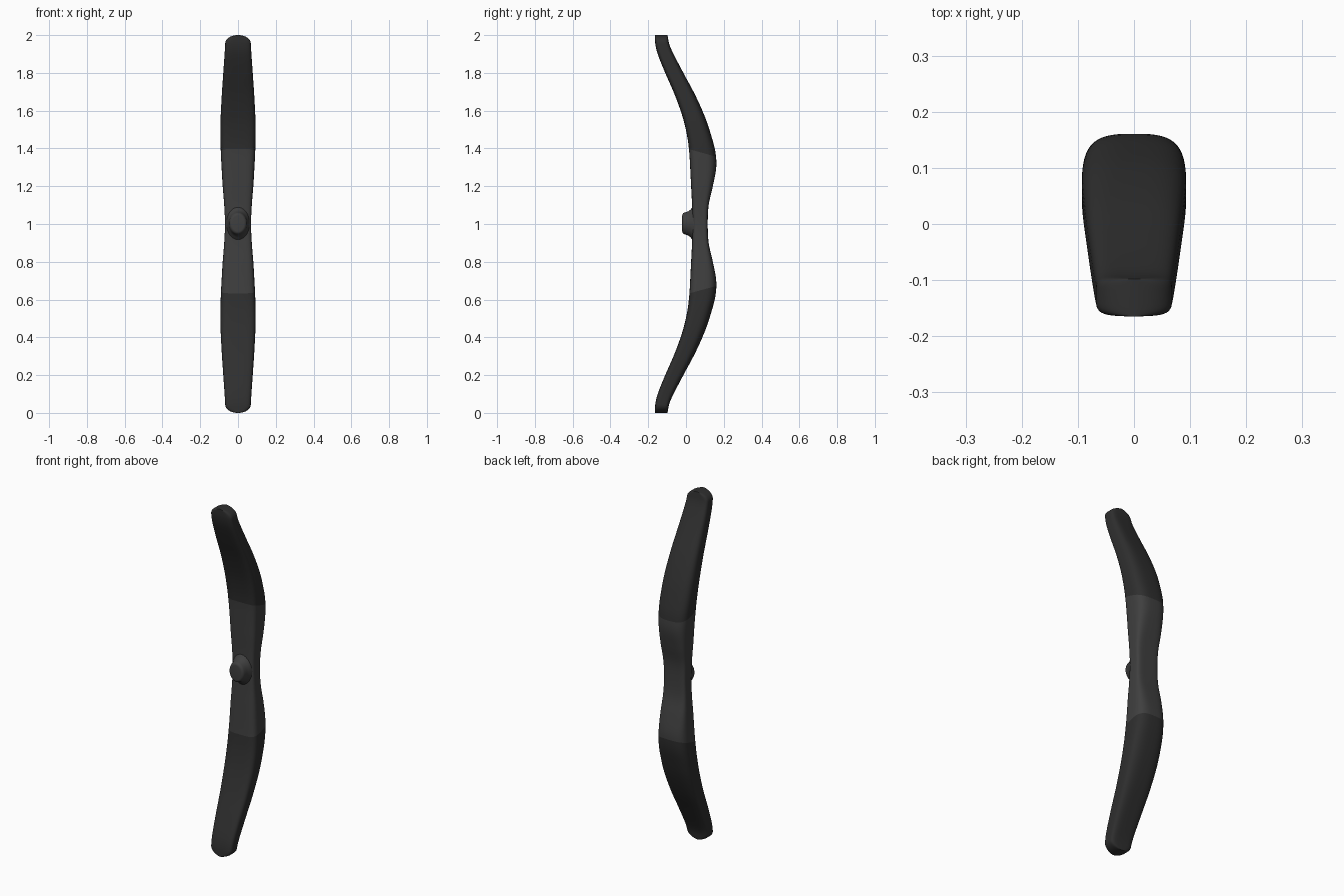
import bpy, bmesh, math

if "Cube" in bpy.data.objects:
    bpy.data.objects.remove(bpy.data.objects["Cube"])

# Half profile, mirrored about z = 1:
# distance from middle, front y, back y, half width, back squareness, tilt of section
PROFILE = [
    (0.00, 0.034, 0.115, 0.069, 5.5, 0.00),
    (0.10, 0.032, 0.120, 0.073, 5.0, 0.01),
    (0.20, 0.027, 0.142, 0.081, 4.0, 0.02),
    (0.30, 0.022, 0.160, 0.087, 3.2, 0.03),
    (0.38, 0.017, 0.156, 0.091, 3.0, 0.04),
    (0.46, 0.007, 0.136, 0.093, 3.0, 0.04),
    (0.56, -0.016, 0.103, 0.092, 3.0, 0.03),
    (0.68, -0.058, 0.050, 0.086, 3.2, 0.02),
    (0.80, -0.110, -0.014, 0.078, 3.6, 0.01),
    (0.90, -0.150, -0.066, 0.071, 4.0, 0.00),
    (0.95, -0.162, -0.088, 0.068, 4.5, 0.00),
    (1.00, -0.165, -0.098, 0.067, 5.0, 0.00),
]


def sample(d, col):
    """Smooth interpolation of one profile column."""
    d = min(abs(d), 1.0)
    i = next(k for k in range(len(PROFILE) - 1) if d <= PROFILE[k + 1][0] + 1e-9)
    a, b = PROFILE[i], PROFILE[i + 1]
    h = b[0] - a[0]

    def slope(k):
        if k == 0:
            return 0.0
        p, q = PROFILE[k - 1], PROFILE[min(k + 1, len(PROFILE) - 1)]
        return (q[col] - p[col]) / (q[0] - p[0])

    t = (d - a[0]) / h
    return ((2*t**3 - 3*t**2 + 1) * a[col] + (t**3 - 2*t**2 + t) * h * slope(i)
            + (3*t**2 - 2*t**3) * b[col] + (t**3 - t**2) * h * slope(i + 1))


def material(name, v):
    m = bpy.data.materials.new(name)
    m.diffuse_color = (v, v, v, 1)
    m.use_nodes = True
    m.node_tree.nodes["Principled BSDF"].inputs["Base Color"].default_value = m.diffuse_color
    return m


def loft(name, rings, mat, angle=40):
    bm = bmesh.new()
    loops = [[bm.verts.new(p) for p in r] for r in rings]
    n = len(loops[0])
    for a, b in zip(loops, loops[1:]):
        for i in range(n):
            bm.faces.new((a[i], a[(i + 1) % n], b[(i + 1) % n], b[i]))
    bm.faces.new(loops[0])
    bm.faces.new(loops[-1])
    bmesh.ops.recalc_face_normals(bm, faces=bm.faces)
    me = bpy.data.meshes.new(name)
    bm.to_mesh(me)
    bm.free()
    ob = bpy.data.objects.new(name, me)
    bpy.context.collection.objects.link(ob)
    me.materials.append(mat)
    bpy.ops.object.select_all(action='DESELECT')
    ob.select_set(True)
    bpy.context.view_layer.objects.active = ob
    bpy.ops.object.shade_smooth_by_angle(angle=math.radians(angle))
    return ob


def section(s, n=64):
    """Rounded cross-section at signed distance s from the middle."""
    d, sign = abs(s), (1 if s >= 0 else -1)
    ring = []
    for i in range(n):
        a = 2 * math.pi * i / n
        c, q = math.cos(a), math.sin(a)
        e = sample(d, 4) if q > 0 else 4.5
        x = math.copysign(abs(c) ** (2 / e), c)
        y = math.copysign(abs(q) ** (2 / e), q)
        t = (y + 1) / 2
        dz = d - sample(d, 5) * t
        w = sample(dz, 3)
        if dz > 0.955:      # rounded tip
            u = (dz - 0.955) / 0.045
            w *= max(0.08, math.sqrt(max(0, 1 - u ** 2.2)))
        yf, yb = sample(dz, 1), sample(dz, 2)
        ring.append((x * w, yf + (yb - yf) * t, 1 + sign * dz))
    return ring


limb_mat = material("limb_dark", 0.028)
grip_mat = material("grip_grey", 0.05)
TOP, BOTTOM = 0.397, -0.367

# Central grip
loft("grip", [section(BOTTOM + (TOP - BOTTOM) * i / 40) for i in range(41)], grip_mat)

# Upper and lower limbs, with denser rings at the rounded tips
for name, start, sign in (("upper_limb", TOP, 1), ("lower_limb", -BOTTOM, -1)):
    steps = [start + (0.955 - start) * i / 32 for i in range(33)]
    steps += [0.955 + 0.045 * math.sin(math.pi / 2 * i / 10) for i in range(1, 11)]
    loft(name, [section(sign * d) for d in steps], limb_mat)

# Front knob, flaring into the grip
KNOB = [(0.05, 0.064, 0.100), (0.034, 0.060, 0.088), (0.024, 0.054, 0.073),
        (0.010, 0.049, 0.063), (-0.006, 0.047, 0.058), (-0.014, 0.044, 0.055),
        (-0.019, 0.037, 0.048), (-0.020, 0.030, 0.042)]
loft("front_knob", [[(rx * math.cos(2 * math.pi * i / 40), y,
                      1.003 + rz * math.sin(2 * math.pi * i / 40)) for i in range(40)]
                    for y, rx, rz in KNOB], grip_mat)
